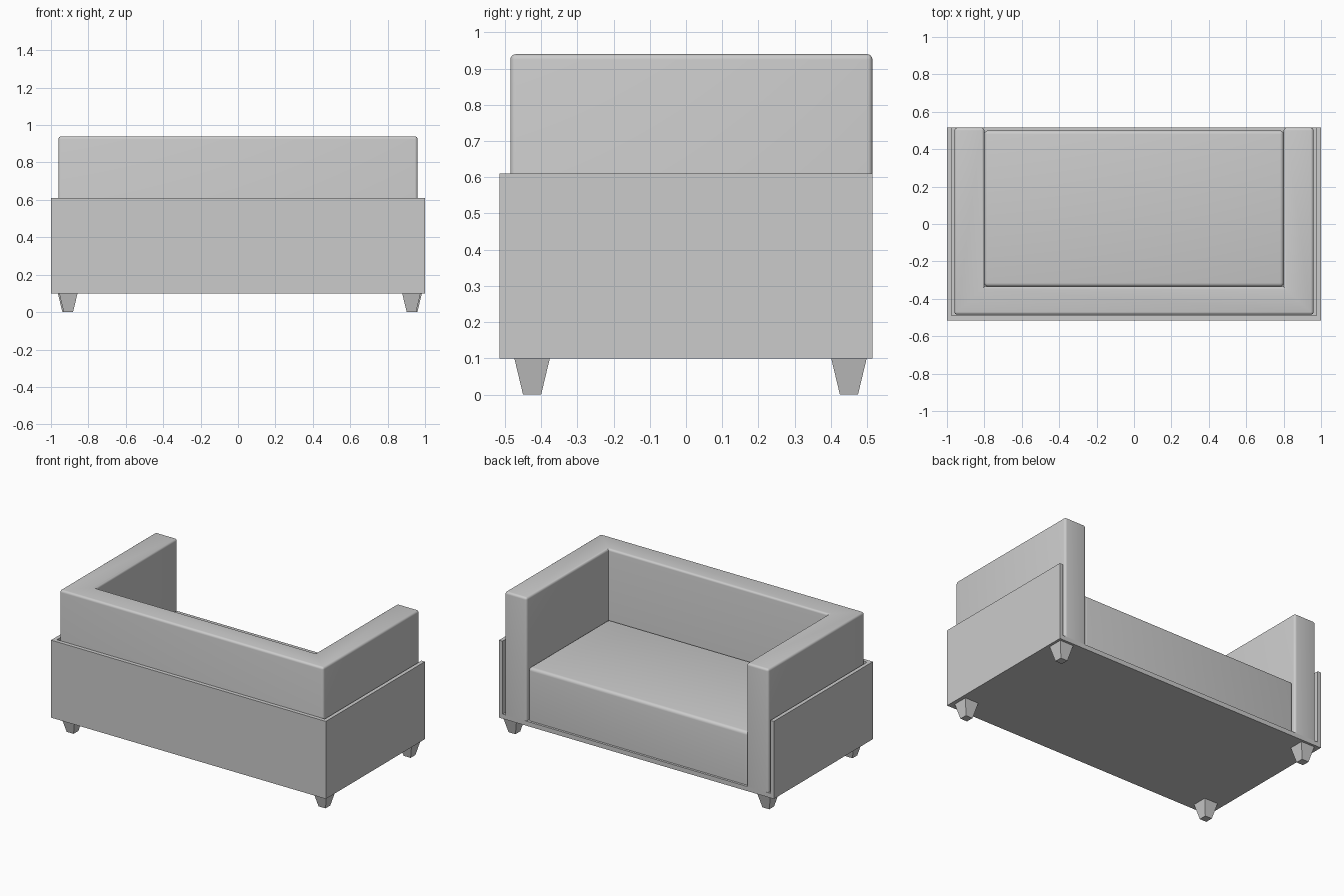
import bpy, bmesh, math

if "Cube" in bpy.data.objects:
    bpy.data.objects.remove(bpy.data.objects["Cube"])


def finish(name, bm, bevel=0.0):
    """Optionally round convex edges (not the hidden bottom ones) and make the object."""
    bmesh.ops.recalc_face_normals(bm, faces=bm.faces)
    if bevel:
        bm.normal_update()
        low = min(v.co.z for v in bm.verts)
        edges = [e for e in bm.edges if e.is_convex
                 and not all(v.co.z < low + 1e-4 for v in e.verts)]
        bmesh.ops.bevel(bm, geom=edges, offset=bevel, segments=4,
                        profile=0.5, affect='EDGES', clamp_overlap=True)
    mesh = bpy.data.meshes.new(name)
    bm.to_mesh(mesh)
    bm.free()
    ob = bpy.data.objects.new(name, mesh)
    bpy.context.collection.objects.link(ob)
    if bevel:
        bpy.ops.object.select_all(action='DESELECT')
        ob.select_set(True)
        bpy.context.view_layer.objects.active = ob
        bpy.ops.object.shade_smooth_by_angle(angle=math.radians(40))
    return ob


def prism(name, outline, z0, z1, bevel=0.0):
    """Extrude a plan outline from z0 to z1."""
    bm = bmesh.new()
    face = bm.faces.new([bm.verts.new((x, y, z0)) for x, y in outline])
    top = bmesh.ops.extrude_face_region(bm, geom=[face], use_keep_orig=True)
    for v in top['geom']:
        if isinstance(v, bmesh.types.BMVert):
            v.co.z = z1
    return finish(name, bm, bevel)


def rect(x, y0, y1):
    return [(-x, y0), (x, y0), (x, y1), (-x, y1)]


def u_shape(x_out, x_in, y_back, y_in, y_open):
    """Plan outline of a U open towards +y."""
    half = [(x_out, y_back), (x_out, y_open), (x_in, y_open), (x_in, y_in)]
    return half + [(-x, y) for x, y in reversed(half)]


# Thin outer shell: three panels and a floor
prism("shell_panels", u_shape(1.0, 0.975, -0.515, -0.49, 0.515), 0.10, 0.61)
prism("shell_floor", rect(0.975, -0.49, 0.515), 0.10, 0.13)

# Upholstered back and arms in one piece
prism("back_and_arms", u_shape(0.96, 0.80, -0.485, -0.335, 0.515), 0.13, 0.94, 0.015)

# Seat cushion
prism("seat", rect(0.80, -0.335, 0.50), 0.13, 0.478, 0.02)

# Tapered square legs, slightly uneven in placement
for name, x, y in (("rear_leg_left", -0.907, -0.425), ("rear_leg_right", 0.927, -0.425),
                   ("open_side_leg_left", -0.914, 0.45), ("open_side_leg_right", 0.934, 0.45)):
    bm = bmesh.new()
    bmesh.ops.create_cube(bm, size=1.0)
    for v in bm.verts:
        w = 0.098 if v.co.z > 0 else 0.05
        v.co = (x + v.co.x * w, y + v.co.y * w, 0.10 if v.co.z > 0 else 0.0)
    finish(name, bm)
